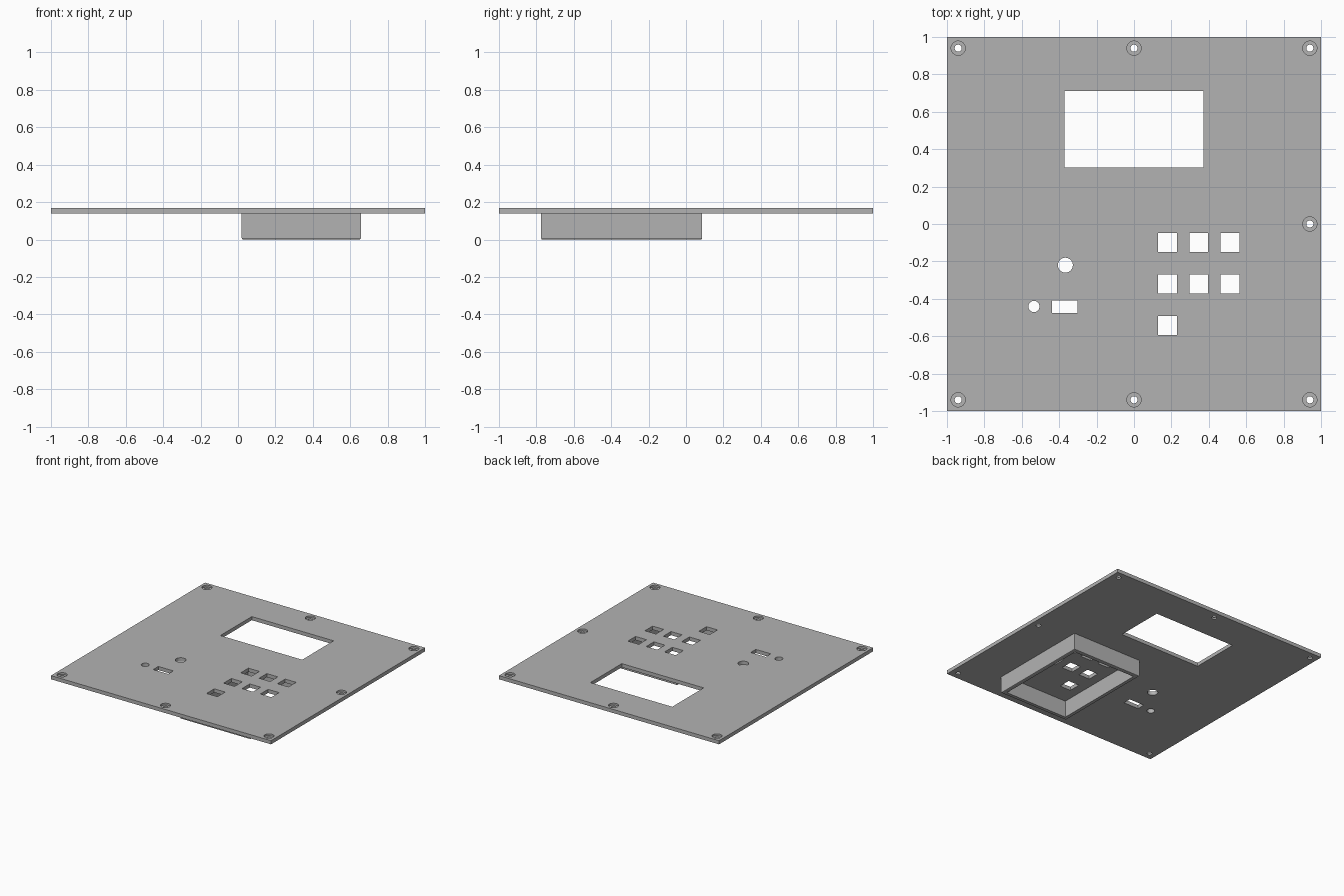
import bpy, bmesh
from mathutils import Matrix, Vector

if "Cube" in bpy.data.objects:
    bpy.data.objects.remove(bpy.data.objects["Cube"], do_unlink=True)

GREY = (0.45, 0.45, 0.45, 1.0)
mat = bpy.data.materials.new("panel grey")
mat.use_nodes = True
mat.diffuse_color = GREY
mat.node_tree.nodes["Principled BSDF"].inputs["Base Color"].default_value = GREY

BOTTOM, TOP = 0.138, 0.168


def block(bm, x0, x1, y0, y1, z0, z1):
    size = Matrix.Diagonal((x1 - x0, y1 - y0, z1 - z0, 1))
    place = Matrix.Translation(((x0 + x1) / 2, (y0 + y1) / 2, (z0 + z1) / 2))
    return bmesh.ops.create_cube(bm, size=1, matrix=place @ size)["verts"]


def disc(bm, x, y, r, z0, z1):
    bmesh.ops.create_cone(bm, cap_ends=True, segments=32, radius1=r, radius2=r,
                          depth=z1 - z0, matrix=Matrix.Translation((x, y, (z0 + z1) / 2)))


def make(name, bm, material=None):
    mesh = bpy.data.meshes.new(name)
    bm.to_mesh(mesh)
    bm.free()
    if material:
        mesh.materials.append(material)
    obj = bpy.data.objects.new(name, mesh)
    bpy.context.scene.collection.objects.link(obj)
    return obj


def cut(obj, bm):
    """Subtract the solids in bm from obj, then drop the cutter."""
    cutter = make("cutter", bm)
    cutter.hide_render = True
    mod = obj.modifiers.new("cut", "BOOLEAN")
    mod.operation, mod.solver, mod.object = "DIFFERENCE", "EXACT", cutter
    bpy.context.view_layer.update()
    result = bpy.data.meshes.new_from_object(
        obj.evaluated_get(bpy.context.evaluated_depsgraph_get()))
    obj.modifiers.clear()
    obj.data = result
    bpy.data.objects.remove(cutter, do_unlink=True)


# Flat panel
bm = bmesh.new()
block(bm, -1, 1, -1, 1, BOTTOM, TOP)
panel = make("panel", bm, mat)

# Through openings: display window, slot, button grid, round holes
z0, z1 = BOTTOM - 0.05, TOP + 0.05
screws = [(x, y) for x in (-0.94, 0, 0.94) for y in (-0.94, 0.94)] + [(0.94, 0)]
buttons = [(c, r) for r in range(2) for c in range(3)] + [(0, 2)]
bm = bmesh.new()
block(bm, -0.372, 0.372, 0.302, 0.71, z0, z1)
block(bm, -0.438, -0.302, -0.476, -0.409, z0, z1)
for c, r in buttons:
    x, y = 0.179 + 0.167 * c, -0.099 - 0.222 * r
    block(bm, x - 0.05, x + 0.05, y - 0.05, y + 0.05, z0, z1)
disc(bm, -0.367, -0.22, 0.04, z0, z1)
disc(bm, -0.535, -0.441, 0.03, z0, z1)
for x, y in screws:
    disc(bm, x, y, 0.019, z0, z1)
cut(panel, bm)

# Counterbores around the screw holes
bm = bmesh.new()
for x, y in screws:
    disc(bm, x, y, 0.038, TOP - 0.015, z1)
cut(panel, bm)

# Button shroud under the panel, open below, with eased lower edges
X0, X1, Y0, Y1, WALL = 0.02, 0.657, -0.775, 0.086, 0.032
bm = bmesh.new()
block(bm, X0, X1, Y0, Y1, 0, BOTTOM)
lower = [e for e in bm.edges if all(v.co.z < 0.01 for v in e.verts)]
bmesh.ops.bevel(bm, geom=lower, offset=0.007, segments=2, affect="EDGES", profile=0.5)
shroud = make("button_shroud", bm, mat)
bm = bmesh.new()
block(bm, X0 + WALL, X1 - WALL, Y0 + WALL, Y1 - WALL, -0.1, BOTTOM + 0.1)
cut(shroud, bm)
